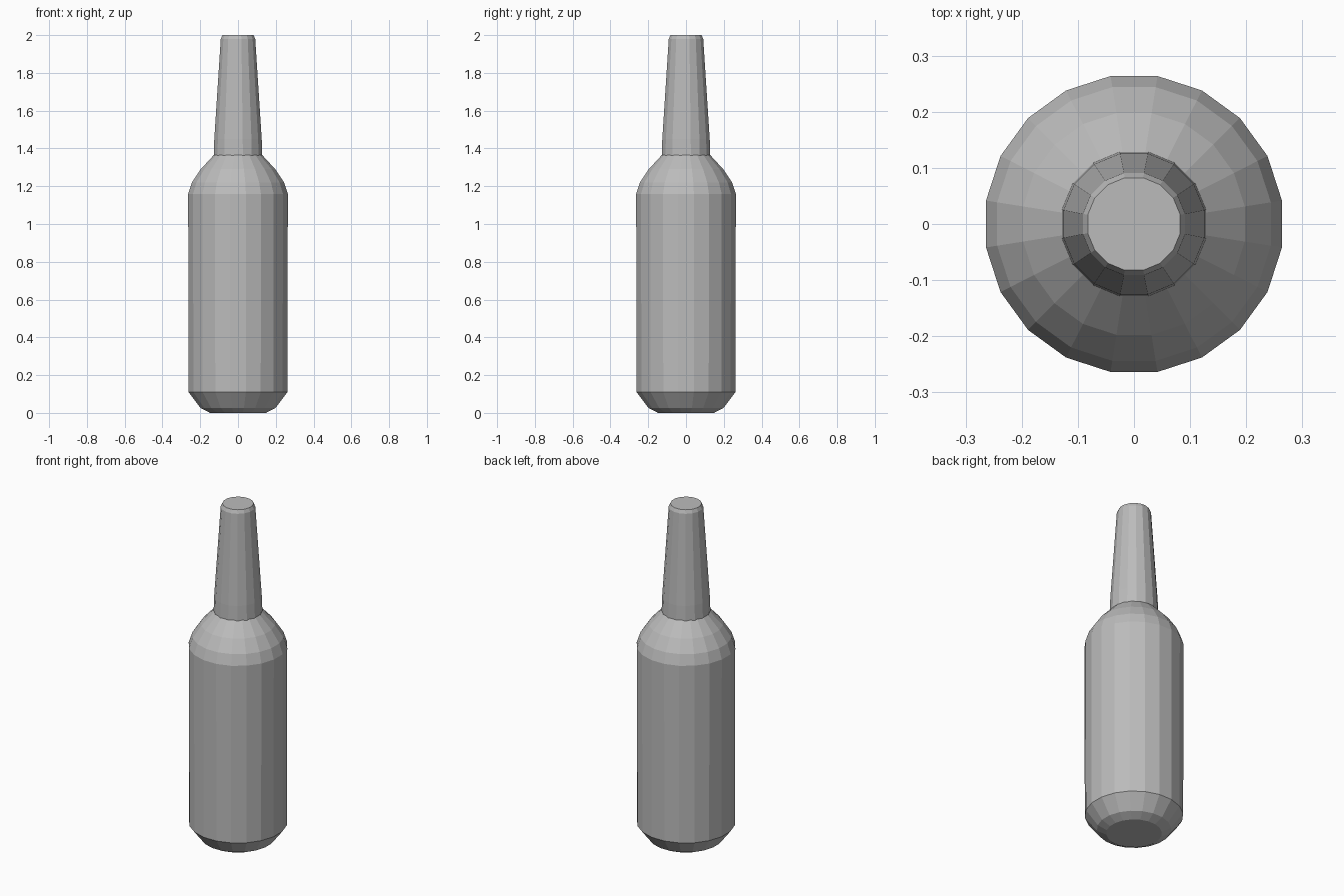
import bpy
import bmesh
from math import cos, sin, tau

cube = bpy.data.objects.get("Cube")
if cube:
    bpy.data.objects.remove(cube, do_unlink=True)

grey = bpy.data.materials.new("plain grey")
grey.use_nodes = True
colour = (0.5, 0.5, 0.5, 1)
grey.diffuse_color = colour
grey.node_tree.nodes["Principled BSDF"].inputs["Base Color"].default_value = colour


def lathe(name, profile, sides, turn=0.0):
    """Closed flat-shaded solid of revolution from (radius, height) pairs."""
    bm = bmesh.new()
    rings = []
    for radius, z in profile:
        angles = [tau * (i + turn) / sides for i in range(sides)]
        rings.append([bm.verts.new((radius * cos(a), radius * sin(a), z)) for a in angles])
    for low, high in zip(rings, rings[1:]):
        for i in range(sides):
            j = (i + 1) % sides
            bm.faces.new((low[i], low[j], high[j], high[i]))
    bm.faces.new(rings[0][::-1])
    bm.faces.new(rings[-1])
    mesh = bpy.data.meshes.new(name)
    bm.to_mesh(mesh)
    bm.free()
    mesh.materials.append(grey)
    obj = bpy.data.objects.new(name, mesh)
    bpy.context.collection.objects.link(obj)
    return obj


# Body with bevelled base and faceted shoulder
lathe("bottle_body", [(0.15, 0), (0.2, 0.025), (0.265, 0.11), (0.267, 1.16),
                      (0.247, 1.22), (0.2, 1.29), (0.125, 1.37)], 20, 0.5)

# Tapered neck resting on the shoulder, with a closed flat top
lathe("bottle_neck", [(0.131, 1.362), (0.128, 1.45), (0.093, 1.98), (0.084, 2.0)], 16, 0.5)
